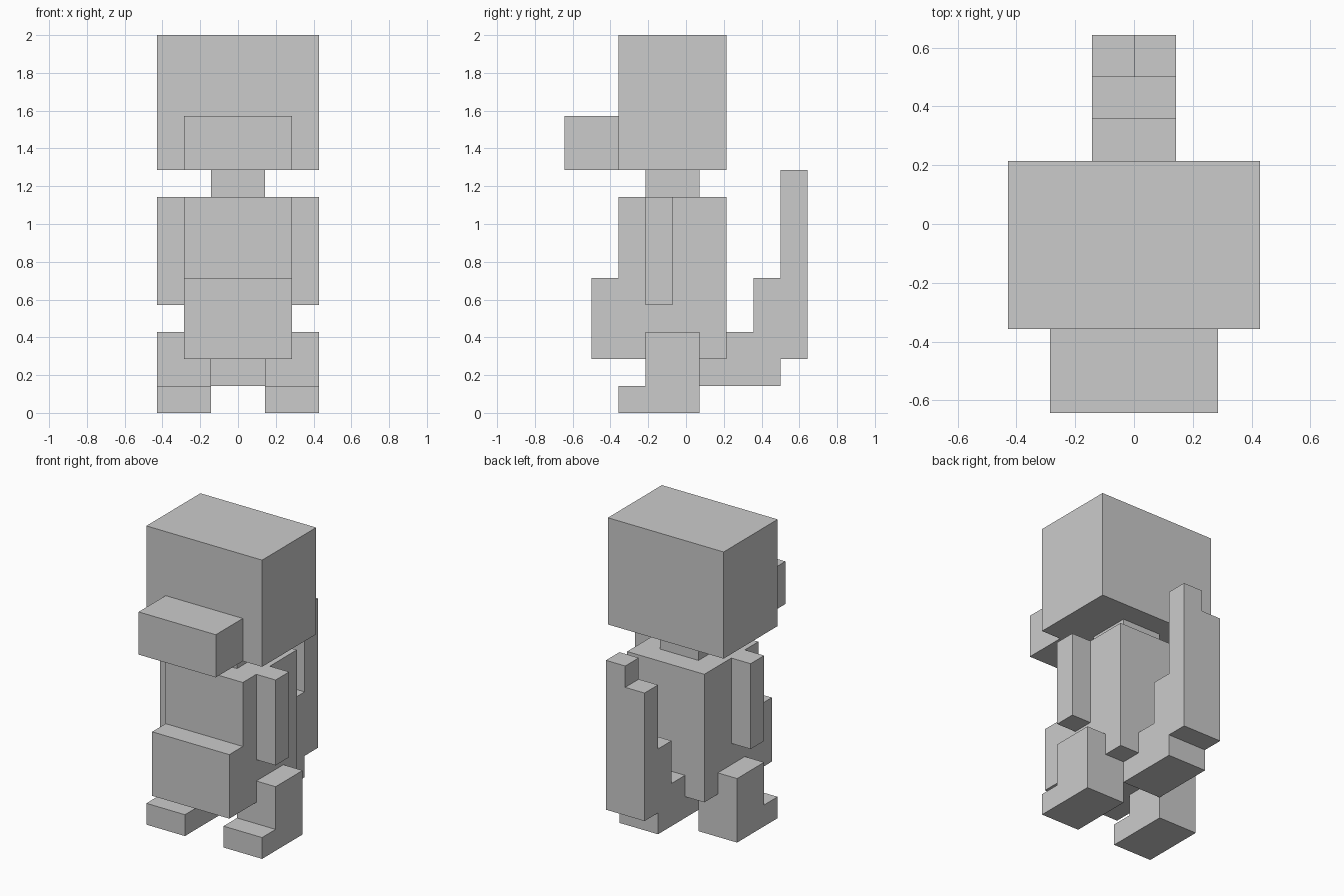
import bpy, bmesh

if "Cube" in bpy.data.objects:
    bpy.data.objects.remove(bpy.data.objects["Cube"])

U = 2 / 14  # size of one block

grey = bpy.data.materials.new("light_grey")
grey.diffuse_color = (0.6, 0.6, 0.6, 1)
grey.use_nodes = True
grey.node_tree.nodes["Principled BSDF"].inputs["Base Color"].default_value = grey.diffuse_color


def extrude(name, profile, x0, x1):
    """Extrude a (y, z) outline, in blocks, from x0 to x1."""
    bm = bmesh.new()
    face = bm.faces.new([bm.verts.new((x0 * U, y * U, z * U)) for y, z in profile])
    new = bmesh.ops.extrude_face_region(bm, geom=[face])["geom"]
    verts = [v for v in new if isinstance(v, bmesh.types.BMVert)]
    bmesh.ops.translate(bm, verts=verts, vec=((x1 - x0) * U, 0, 0))
    bmesh.ops.recalc_face_normals(bm, faces=bm.faces)
    mesh = bpy.data.meshes.new(name)
    bm.to_mesh(mesh)
    bm.free()
    mesh.materials.append(grey)
    obj = bpy.data.objects.new(name, mesh)
    bpy.context.collection.objects.link(obj)
    return obj


def box(name, x, y, z):
    return extrude(name, [(y[0], z[0]), (y[1], z[0]), (y[1], z[1]), (y[0], z[1])], *x)


# head, snout and neck
box("head", (-3, 3), (-2.5, 1.5), (9, 14))
box("snout", (-2, 2), (-4.5, -2.5), (9, 11))
box("neck", (-1, 1), (-1.5, 0.5), (8, 9))

# torso with the belly stepping forward
extrude("torso", [(-3.5, 2), (1.5, 2), (1.5, 8), (-2.5, 8), (-2.5, 5), (-3.5, 5)], -2, 2)

# arms, and legs with feet
leg_outline = [(-2.5, 0), (0.5, 0), (0.5, 3), (-1.5, 3), (-1.5, 1), (-2.5, 1)]
for side, s in (("right", -1), ("left", 1)):
    box(side + "_arm", sorted((2 * s, 3 * s)), (-1.5, -0.5), (4, 8))
    extrude(side + "_leg", leg_outline, *sorted((s, 3 * s)))

# stepped tail with a half-width tip
extrude("tail", [(0.5, 1), (3.5, 1), (3.5, 2), (4.5, 2), (4.5, 8), (3.5, 8), (3.5, 5),
                 (2.5, 5), (2.5, 3), (1.5, 3), (1.5, 2), (0.5, 2)], -1, 1)
box("tail_tip", (0, 1), (3.5, 4.5), (8, 9))
